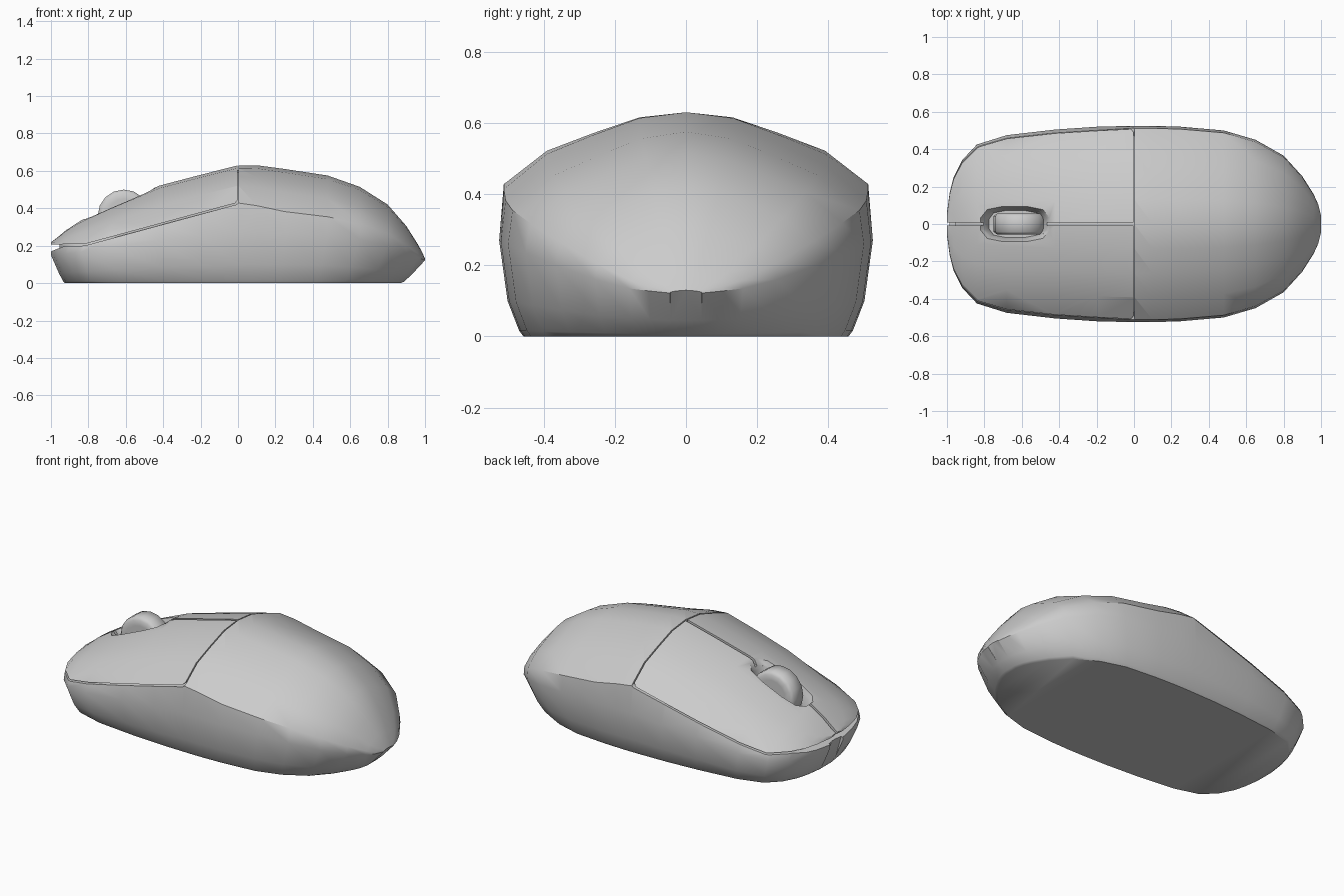
import bpy, bmesh, math

if "Cube" in bpy.data.objects:
    bpy.data.objects.remove(bpy.data.objects["Cube"])


def loft(name, rings):
    """Closed solid through equal-length rings of points."""
    bm = bmesh.new()
    vs = [[bm.verts.new(p) for p in r] for r in rings]
    n = len(rings[0])
    for a, b in zip(vs, vs[1:]):
        for i in range(n):
            j = (i + 1) % n
            bm.faces.new((a[i], a[j], b[j], b[i]))
    caps = [bm.faces.new(vs[0][::-1]), bm.faces.new(vs[-1])]
    bmesh.ops.triangulate(bm, faces=caps)
    bmesh.ops.recalc_face_normals(bm, faces=bm.faces)
    me = bpy.data.meshes.new(name)
    bm.to_mesh(me)
    bm.free()
    ob = bpy.data.objects.new(name, me)
    bpy.context.collection.objects.link(ob)
    return ob


def activate(ob):
    bpy.ops.object.select_all(action='DESELECT')
    ob.select_set(True)
    bpy.context.view_layer.objects.active = ob


def boolean(ob, cutter, op='DIFFERENCE'):
    activate(ob)
    m = ob.modifiers.new("cut", 'BOOLEAN')
    m.object, m.operation, m.solver = cutter, op, 'EXACT'
    bpy.ops.object.modifier_apply(modifier=m.name)
    bpy.data.objects.remove(cutter)


def smooth(ob, deg):
    activate(ob)
    bpy.ops.object.shade_smooth_by_angle(angle=math.radians(deg))


# Hull stations: x, half width, widest height, top height
STATIONS = [
    (-1.0, .06, .15, .22), (-.985, .17, .15, .23), (-.965, .25, .15, .245),
    (-.92, .34, .155, .283), (-.84, .425, .165, .335), (-.68, .475, .19, .41),
    (-.42, .505, .23, .522), (-.2, .52, .25, .58), (0, .525, .27, .63),
    (.1, .525, .27, .63), (.25, .52, .265, .61), (.48, .50, .26, .575),
    (.65, .45, .235, .515), (.8, .365, .20, .42), (.9, .255, .16, .305),
    (.96, .16, .135, .21), (.985, .105, .128, .165), (1.0, .045, .122, .13)]
# Section below the widest line: width, height, amount pulled in lengthwise
LOWER = [(.87, 0, 1), (.893, .06, .87), (.955, .37, .55)]
# Section from shoulder to crown: width, height at mid body, height at rear
UPPER = [(.975, .44, .30), (.745, .70, .61), (.5, .836, .78),
         (.25, .96, .94), (0, 1, 1)]


def section(x, w, ze, zt):
    pull = .13 if x > 0 else .075
    half = [(x * (1 - pull * b), w * a, ze * h) for a, h, b in LOWER]
    half.append((x, w, ze))
    t = min(1, max(0, x / .35))
    # The shoulder follows the lower edge of the buttons at the front
    zs = max(.207, .43 + .268 * x)
    for a, h0, h1 in UPPER:
        if x < 0:
            a = min(a, .96)
            z = zs + (zt - zs) * (h0 - .44) / .56
        else:
            z = ze + (zt - ze) * (h0 + (h1 - h0) * t)
        half.append((x, w * a, z))
    return half + [(px, -py, pz) for px, py, pz in half[-2::-1]]


def hull(name, sx=1, sy=1, sz=1):
    """The whole outer form, optionally shrunk around its middle."""
    return loft(name, [[(x * sx, y * sy, .2 + (z - .2) * sz)
                        for x, y, z in section(*s)] for s in STATIONS])


def core():
    return hull("core_cutter", .955, .955, .94)


def side_prism(name, outline, y0, y1):
    return loft(name, [[(x, y, z) for x, z in outline] for y in (y0, y1)])


def well():
    """Flared opening around the wheel, sloping with the top."""
    corner = [(.165, .03), (.135, .07), (.06, .085)]
    side = corner + [(-x, y) for x, y in corner[::-1]]
    oval = side + [(x, -y) for x, y in side[::-1]]
    return loft("well_cutter", [
        [(-.635 + x * s, y * s, .43 + .45 * (x * s - .015) + dz)
         for x, y in oval]
        for dz, s in ((-.1, .85), (-.04, .97), (.08, 1.4))])


# Body shell: a thin seat is removed for the buttons
body = hull("body_shell")
seat = side_prism("seat_cutter", [
    (.004, .8), (.004, .432), (-.008, .42), (-.82, .2), (-.93, .197),
    (-1.1, .13), (-1.1, .8)], -.8, .8)
boolean(seat, core())
boolean(body, seat)
boolean(body, well())
smooth(body, 40)

# One button panel cut from the same hull, then mirrored
buttons = hull("click_buttons")
panel = side_prism("button_cutter", [
    (-.003, .8), (-.003, .443), (-.016, .427), (-.82, .209), (-1.1, .206),
    (-1.1, .8)], .008, .8)
boolean(panel, core())
boolean(buttons, panel, 'INTERSECT')
boolean(buttons, well())
activate(buttons)
m = buttons.modifiers.new("mirror", 'MIRROR')
m.use_axis = (False, True, False)
m.use_mirror_merge = False
bpy.ops.object.modifier_apply(modifier=m.name)
smooth(buttons, 45)

# Scroll wheel
N = 16
profile = [(-.056, .09), (-.056, .122), (-.042, .14), (.042, .14),
           (.056, .122), (.056, .09)]
wheel = loft("scroll_wheel", [
    [(-.61 + r * math.cos(2 * math.pi * i / N), y,
      .36 + r * math.sin(2 * math.pi * i / N)) for i in range(N)]
    for y, r in profile])
smooth(wheel, 55)
